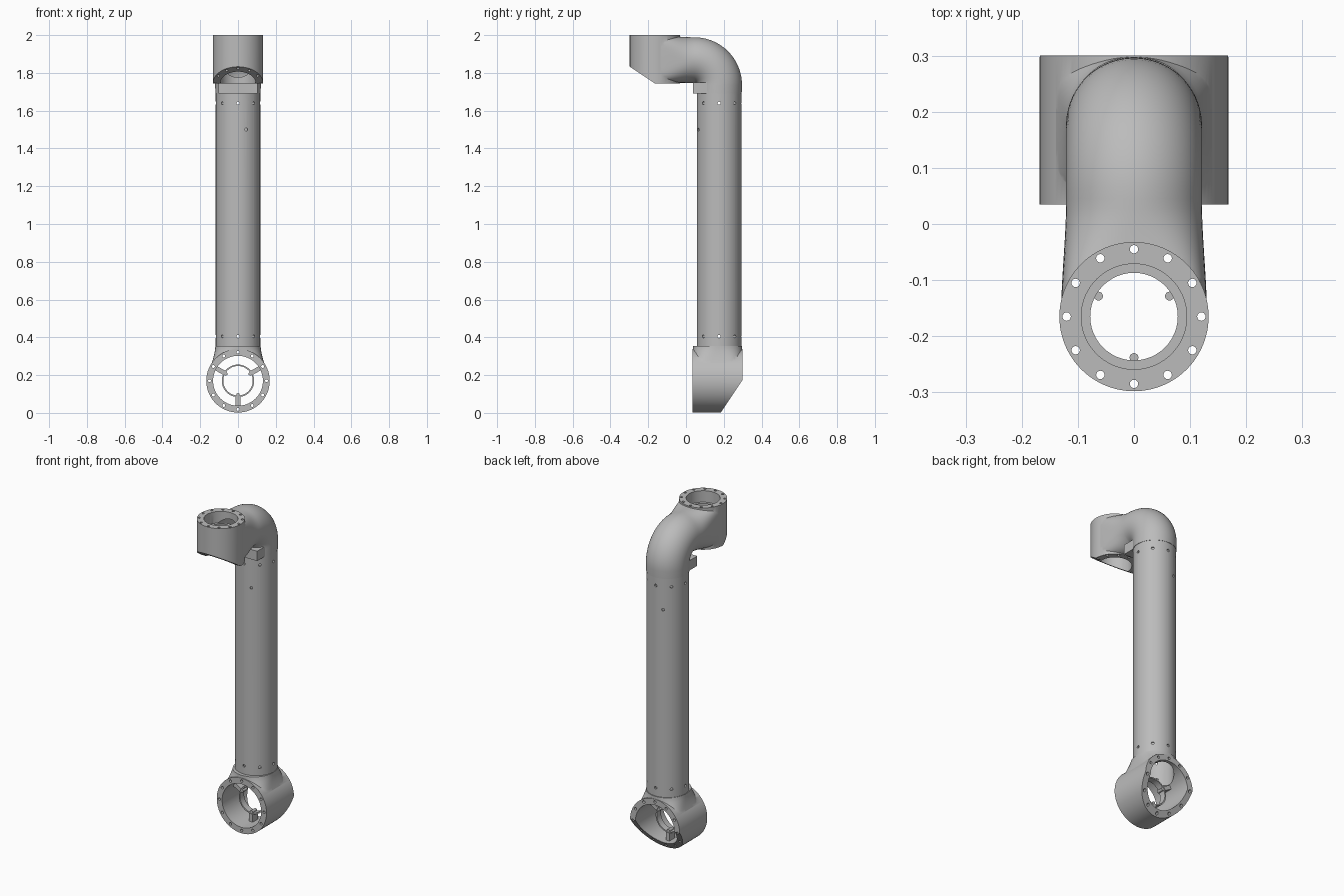
import bpy, bmesh
from math import sin, cos, pi, radians, copysign
from mathutils import Vector, Matrix

old = bpy.data.objects.get("Cube")
if old:
    bpy.data.objects.remove(old, do_unlink=True)

grey = bpy.data.materials.new("cast_grey")
grey.use_nodes = True
colour = (0.5, 0.5, 0.5, 1)
grey.diffuse_color = colour
grey.node_tree.nodes["Principled BSDF"].inputs["Base Color"].default_value = colour

X, Y, Z = Vector((1, 0, 0)), Vector((0, 1, 0)), Vector((0, 0, 1))
TUBE_Y = 0.175
LOW = Vector((0, 0, 0.17))      # axis of lower bore, along y
HIGH = Vector((0, -0.165, 0))   # axis of upper bore, along z


def finish(bm, name):
    bmesh.ops.recalc_face_normals(bm, faces=bm.faces)
    mesh = bpy.data.meshes.new(name)
    bm.to_mesh(mesh)
    bm.free()
    mesh.materials.append(grey)
    ob = bpy.data.objects.new(name, mesh)
    bpy.context.collection.objects.link(ob)
    return ob


def rods(name, spans, radius, sides=16):
    """Separate cylinders, one for each (start, end) pair."""
    bm = bmesh.new()
    for a, b in spans:
        d = b - a
        m = Matrix.Translation((a + b) / 2) @ d.to_track_quat('Z', 'Y').to_matrix().to_4x4()
        bmesh.ops.create_cone(bm, cap_ends=True, segments=sides, radius1=radius,
                              radius2=radius, depth=d.length, matrix=m)
    return finish(bm, name)


def box(name, centre, size, turn=Matrix()):
    bm = bmesh.new()
    bmesh.ops.create_cube(bm, size=1, matrix=turn @ Matrix.Translation(centre) @ Matrix.Diagonal((*size, 1)))
    return finish(bm, name)


def loft(name, sections, sides=64):
    """Skin over superellipses given as (centre, u, v, power)."""
    bm = bmesh.new()
    rings = []
    for c, u, v, power in sections:
        ring = []
        for i in range(sides):
            a = 2 * pi * (i + 0.5) / sides
            p = [copysign(abs(t) ** (2 / power), t) for t in (cos(a), sin(a))]
            ring.append(bm.verts.new(c + u * p[0] + v * p[1]))
        rings.append(ring)
    for r, s in zip(rings, rings[1:]):
        for i in range(sides):
            j = (i + 1) % sides
            bm.faces.new((r[i], r[j], s[j], s[i]))
    bm.faces.new(rings[0])
    bm.faces.new(rings[-1])
    return finish(bm, name)


def combine(ob, other, operation):
    """Apply a boolean and remove the helper."""
    mod = ob.modifiers.new("join", 'BOOLEAN')
    mod.operation, mod.object, mod.solver = operation, other, 'EXACT'
    bpy.context.view_layer.update()
    mesh = bpy.data.meshes.new_from_object(ob.evaluated_get(bpy.context.evaluated_depsgraph_get()))
    ob.modifiers.clear()
    ob.data = mesh
    bpy.data.objects.remove(other, do_unlink=True)


def slice_off(ob, point, normal):
    bm = bmesh.new()
    bm.from_mesh(ob.data)
    cut = bmesh.ops.bisect_plane(bm, geom=bm.verts[:] + bm.edges[:] + bm.faces[:],
                                 plane_co=point, plane_no=normal, clear_outer=True)
    edges = [e for e in cut['geom_cut'] if isinstance(e, bmesh.types.BMEdge)]
    bmesh.ops.holes_fill(bm, edges=edges, sides=0)
    bm.to_mesh(ob.data)
    bm.free()


def around(count, start=0):
    return [radians(start) + 2 * pi * i / count for i in range(count)]


def smooth(ob):
    bpy.ops.object.select_all(action='DESELECT')
    ob.select_set(True)
    bpy.context.view_layer.objects.active = ob
    bpy.ops.object.shade_smooth_by_angle(angle=radians(32))


# Straight hollow tube with screw holes at both ends
axis = Vector((0, TUBE_Y, 0))
tube = rods("tube", [(axis + Z * 0.345, axis + Z * 1.7)], 0.118, 48)
combine(tube, rods("bore", [(axis + Z * 0.3, axis + Z * 1.8)], 0.108, 48), 'DIFFERENCE')
spans = []
for h, angles in ((0.405, around(8)), (1.64, around(8)), (1.5, around(2, 112))):
    for a in angles:
        d = Vector((cos(a), sin(a), 0))
        spans.append((axis + Z * h + d * 0.09, axis + Z * h + d * 0.13))
combine(tube, rods("screw_holes", spans, 0.008), 'DIFFERENCE')

# Lower housing: sideways ring with a neck flaring out of the tube
lower = rods("lower_housing", [(LOW + Y * 0.035, LOW + Y * 0.3)], 0.168, 96)
neck = []
for i in range(13):
    t = i / 12
    neck.append((Vector((0, 0.1675, 0.355 - 0.155 * t)),
                 X * (0.12 + 0.045 * t ** 1.6), Y * (0.13 + 0.001 * t), 2.1 + 6 * t ** 1.5))
combine(lower, loft("neck", neck), 'UNION')
slice_off(lower, Vector((0, 0.3, 0.175)), Vector((0, 0.18, -0.12)).normalized())
combine(lower, rods("bore", [(LOW, LOW + Y * 0.4)], 0.132, 72), 'DIFFERENCE')
combine(lower, rods("tube_bore", [(axis + Z * 0.2, axis + Z * 0.4)], 0.106, 48), 'DIFFERENCE')
bolts = [LOW + Vector((cos(a), 0, sin(a))) * 0.151 for a in around(12)]
combine(lower, rods("bolt_holes", [(p, p + Y * 0.4) for p in bolts], 0.008), 'DIFFERENCE')

# Inner ring of the lower housing on three spokes
ring = rods("lower_inner_ring", [(LOW + Y * 0.13, LOW + Y * 0.17)], 0.086, 48)
combine(ring, rods("bore", [(LOW, LOW + Y * 0.3)], 0.078, 48), 'DIFFERENCE')
smooth(ring)
for n, a in enumerate(around(3, 30)):
    turn = Matrix.Translation(LOW) @ Matrix.Rotation(-a, 4, 'Y')
    box(f"lower_spoke_{n + 1}", (0.109, 0.15, 0), (0.052, 0.05, 0.024), turn)
    p = LOW + Vector((cos(a), 0, sin(a))) * 0.074
    smooth(rods(f"lower_lug_{n + 1}", [(p + Y * 0.13, p + Y * 0.17)], 0.009))

# Upper housing: elbow swept round the inside corner into an upright ring
upper = rods("upper_housing", [(HIGH + Z * 1.745, HIGH + Z * 2)], 0.133, 96)
path = [(Vector((0, TUBE_Y, 1.69)), X * 0.12, Y * 0.12, 2)]
pivot = Vector((0, 0.045, 1.735))
for i in range(19):
    t = i / 18
    out = Y * cos(t * pi / 2) + Z * sin(t * pi / 2)
    path.append((pivot + out * (0.131 + 0.002 * t), X * 0.121, out * 0.1205, 2))
for i in range(1, 13):
    t = i / 12
    s = t * t * (3 - 2 * t)
    path.append((Vector((0, 0.045 - 0.21 * t, 1.868 + 0.0045 * s)),
                 X * (0.121 + 0.009 * s), Z * (0.1205 + 0.0055 * s), 2 + 6 * t * t))
combine(upper, loft("elbow", path), 'UNION')
combine(upper, box("skirt", (0, 0.08, 1.72), (0.205, 0.084, 0.06)), 'UNION')
slice_off(upper, Vector((0, -0.165, 1.744)), Vector((0, -0.09, -0.135)).normalized())

# Hollow passage, main bore and flange holes
passage = [(Vector((0, TUBE_Y, 1.66)), X * 0.1, Y * 0.1, 2)]
for i in range(13):
    a = i / 12 * pi / 2
    out = Y * cos(a) + Z * sin(a)
    passage.append((pivot + out * 0.133, X * 0.1, out * 0.1, 2))
passage.append((Vector((0, -0.165, 1.868)), X * 0.085, Z * 0.085, 2))
combine(upper, loft("passage", passage, 48), 'DIFFERENCE')
combine(upper, rods("bore", [(HIGH + Z * 1.6, HIGH + Z * 2.1)], 0.094, 72), 'DIFFERENCE')
bolts = [HIGH + Vector((cos(a), sin(a), 0)) * 0.12 for a in around(12)]
combine(upper, rods("bolt_holes", [(p + Z * 1.6, p + Z * 2.1) for p in bolts], 0.0075), 'DIFFERENCE')

# Inner ring of the upper housing with three lugs
ledge = rods("upper_inner_ring", [(HIGH + Z * 1.9, HIGH + Z * 1.93)], 0.0945, 72)
combine(ledge, rods("bore", [(HIGH + Z * 1.8, HIGH + Z * 2)], 0.078, 48), 'DIFFERENCE')
smooth(ledge)
for n, a in enumerate(around(3, 30)):
    p = HIGH + Vector((cos(a), sin(a), 0)) * 0.073
    smooth(rods(f"upper_lug_{n + 1}", [(p + Z * 1.9, p + Z * 1.925)], 0.008))

for ob in (tube, lower, upper):
    smooth(ob)
